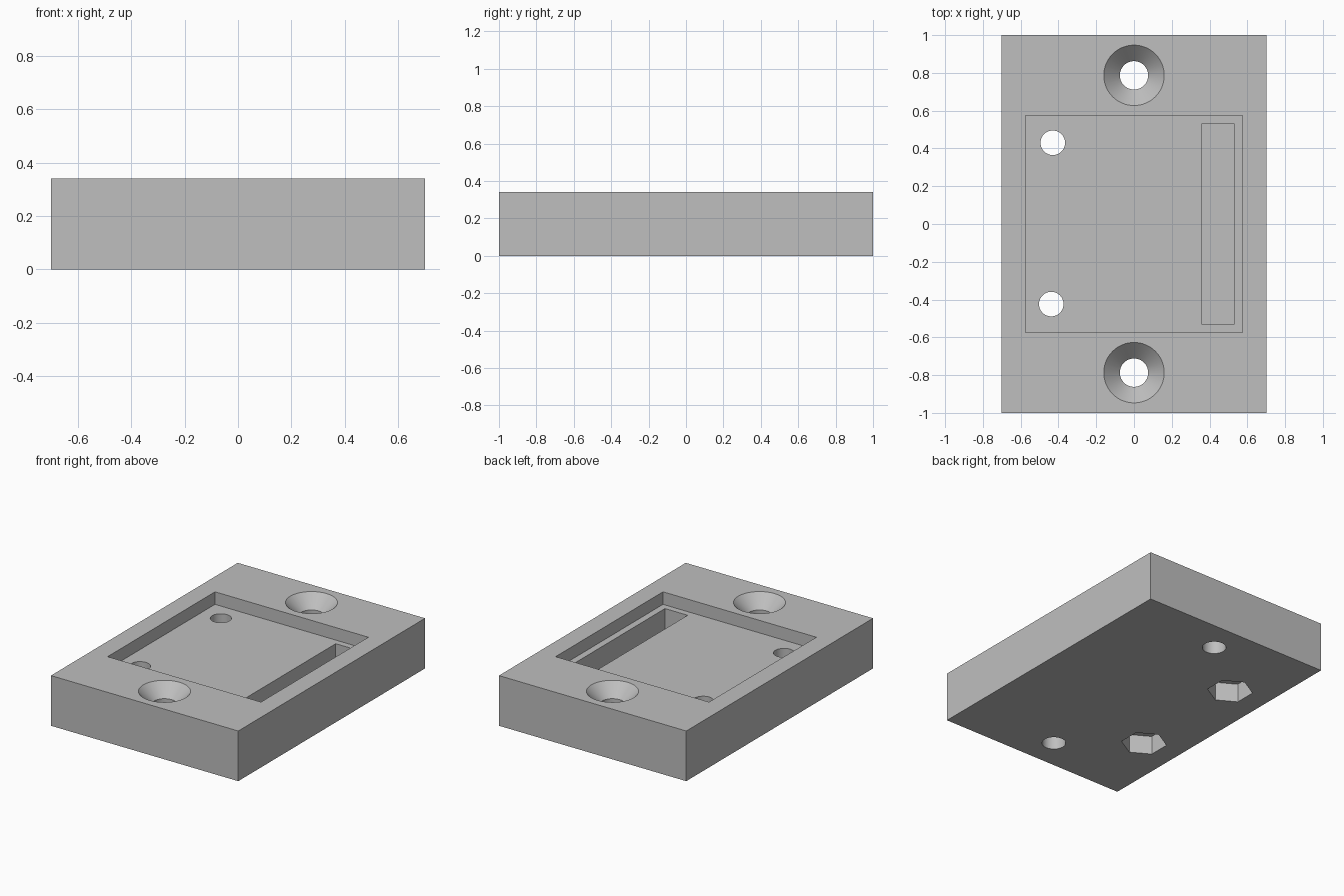
import bpy
import math

default = bpy.data.objects.get("Cube")
if default:
    bpy.data.objects.remove(default, do_unlink=True)

WIDTH, LENGTH, HEIGHT = 1.404, 2.0, 0.34
POCKET_FLOOR, SLOT_FLOOR, NUT_DEPTH = 0.255, 0.085, 0.128
OVER = 0.05  # how far cutters reach past the surface

grey = bpy.data.materials.new("plain_grey")
grey.use_nodes = True
colour = (0.52, 0.52, 0.52, 1)
grey.diffuse_color = colour
grey.node_tree.nodes["Principled BSDF"].inputs["Base Color"].default_value = colour


def finish(obj, name):
    obj.name = name
    obj.data.materials.clear()
    obj.data.materials.append(grey)
    return obj


def box(name, x, y, z0, z1, sx, sy):
    bpy.ops.mesh.primitive_cube_add(size=1, location=(x, y, (z0 + z1) / 2))
    obj = bpy.context.object
    obj.scale = (sx, sy, z1 - z0)
    bpy.ops.object.transform_apply(location=True, rotation=True, scale=True)
    return finish(obj, name)


def taper(name, x, y, z0, z1, r0, r1, sides=64, turn=0):
    bpy.ops.mesh.primitive_cone_add(vertices=sides, radius1=r0, radius2=r1, depth=z1 - z0,
                                    location=(x, y, (z0 + z1) / 2), rotation=(0, 0, turn))
    bpy.ops.object.transform_apply(location=True, rotation=True, scale=True)
    return finish(bpy.context.object, name)


# Mounting block
block = box("mounting_block", 0, 0, 0, HEIGHT, WIDTH, LENGTH)

# Shallow square pocket and the deep slot in its floor
cutters = [
    box("pocket_cutter", 0, 0, POCKET_FLOOR, HEIGHT + OVER, 1.15, 1.15),
    box("slot_cutter", 0.445, 0, SLOT_FLOOR, POCKET_FLOOR + OVER, 0.17, 1.064),
]

# Countersunk screw holes at both ends
for y in (-0.787, 0.787):
    cutters.append(taper("bore_cutter", 0, y, -OVER, HEIGHT + OVER, 0.075, 0.075))
    cutters.append(taper("countersink_cutter", 0, y, HEIGHT - 0.085, HEIGHT + OVER,
                         0.075, 0.16 + OVER))

# Small bolt holes with hexagonal nut pockets underneath
for x, y in ((-0.43, 0.43), (-0.438, -0.424)):
    cutters.append(taper("bolt_hole_cutter", x, y, -OVER, HEIGHT + OVER, 0.065, 0.065))
    cutters.append(taper("nut_pocket_cutter", x, y, -OVER, NUT_DEPTH, 0.144, 0.144,
                         sides=6, turn=math.radians(60)))

# Cut everything out of the block
for cutter in cutters:
    cutter.hide_render = True
    bpy.ops.object.select_all(action="DESELECT")
    block.select_set(True)
    bpy.context.view_layer.objects.active = block
    cut = block.modifiers.new("cut", "BOOLEAN")
    cut.operation = "DIFFERENCE"
    cut.solver = "EXACT"
    cut.object = cutter
    bpy.ops.object.modifier_apply(modifier=cut.name)
    bpy.data.objects.remove(cutter, do_unlink=True)

# Round the holes, keep the edges crisp
bpy.ops.object.shade_smooth_by_angle(angle=math.radians(30))
